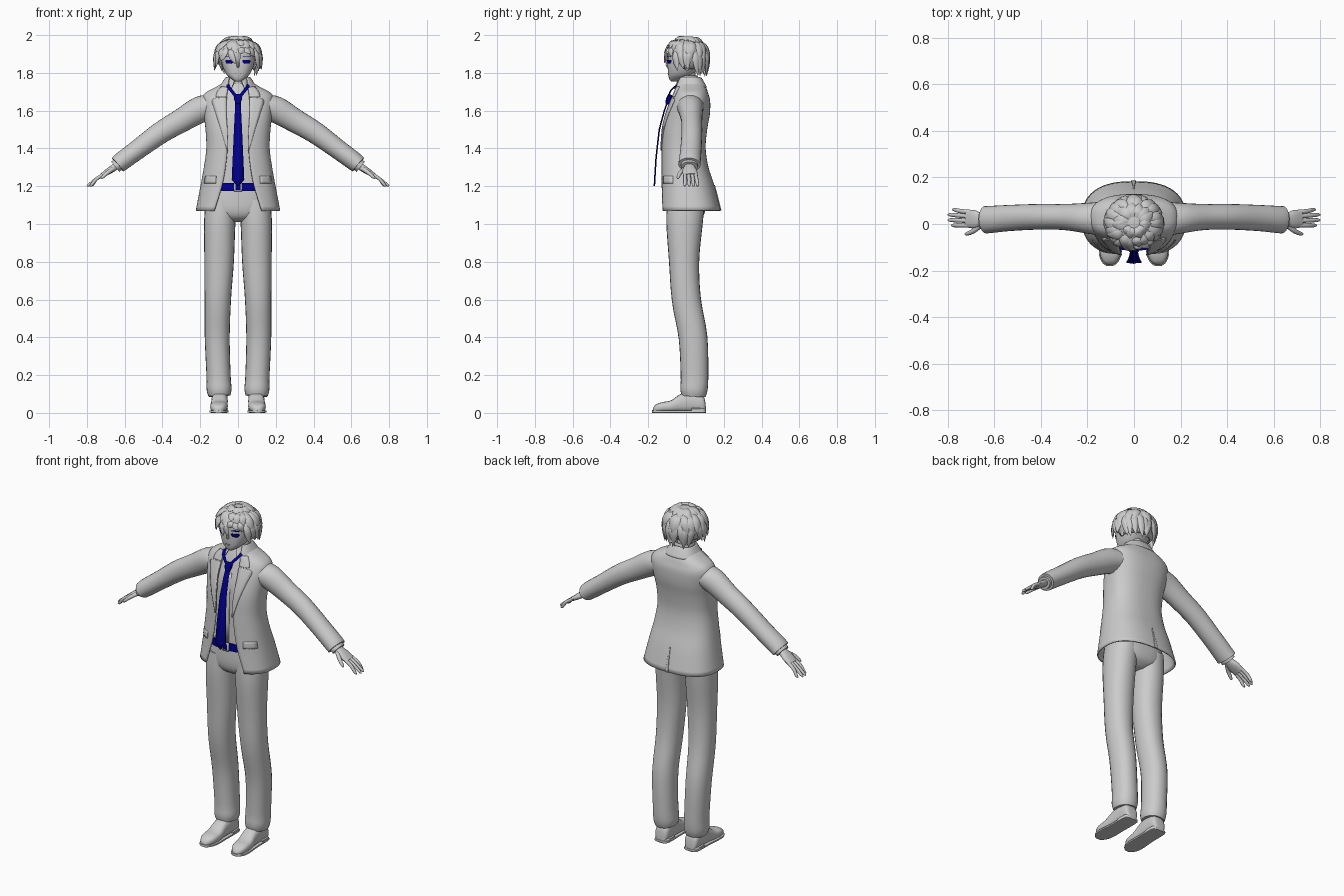
import bpy, bmesh, math, random
from mathutils import Vector

cube = bpy.data.objects.get("Cube")
if cube:
    bpy.data.objects.remove(cube, do_unlink=True)
random.seed(4)


def material(name, rgb):
    m = bpy.data.materials.new(name)
    m.use_nodes = True
    m.diffuse_color = (*rgb, 1)
    m.node_tree.nodes["Principled BSDF"].inputs["Base Color"].default_value = (*rgb, 1)
    return m


GREY = material("plain grey", (0.6, 0.6, 0.6))
NAVY = material("navy blue", (0.0, 0.0, 0.27))
X, Y = Vector((1, 0, 0)), Vector((0, 1, 0))


# ---- helpers -------------------------------------------------------------
def refine(keys, steps=4):
    """Catmull-Rom interpolation of number tuples."""
    out = []
    for i in range(len(keys) - 1):
        p0, p1 = keys[max(i - 1, 0)], keys[i]
        p2, p3 = keys[i + 1], keys[min(i + 2, len(keys) - 1)]
        for s in range(steps):
            t = s / steps
            out.append(tuple(b + t * (c - a) / 2 + t * t * (a - 2.5 * b + 2 * c - d / 2)
                             + t ** 3 * (1.5 * (b - c) + (d - a) / 2)
                             for a, b, c, d in zip(p0, p1, p2, p3)))
    return out + [tuple(keys[-1])]


def grid(bm, rows, closed=False, cap=False):
    vs = [[bm.verts.new(p) for p in row] for row in rows]
    n = len(vs[0])
    for a, b in zip(vs, vs[1:]):
        for i in range(n if closed else n - 1):
            j = (i + 1) % n
            bm.faces.new((a[i], a[j], b[j], b[i]))
    if cap:
        bm.faces.new(vs[0][::-1])
        bm.faces.new(vs[-1])


def finish(name, bm, mat=GREY, mirror=False, solid=0, angle=40):
    bmesh.ops.recalc_face_normals(bm, faces=bm.faces)
    me = bpy.data.meshes.new(name)
    bm.to_mesh(me)
    bm.free()
    ob = bpy.data.objects.new(name, me)
    bpy.context.collection.objects.link(ob)
    me.materials.append(mat)
    bpy.ops.object.select_all(action='DESELECT')
    ob.select_set(True)
    bpy.context.view_layer.objects.active = ob
    bpy.ops.object.shade_smooth_by_angle(angle=math.radians(angle))
    if mirror:
        ob.modifiers.new("mirror", 'MIRROR')
    if solid:
        mod = ob.modifiers.new("thickness", 'SOLIDIFY')
        mod.thickness, mod.offset = solid, 0
    return ob


def spow(v, p):
    return math.copysign(abs(v) ** p, v)


def tube(bm, keys, u, d=None, n=16, p=1.0, steps=4):
    """Loft along keys (x, y, z, half width along u, half depth)."""
    ks, rows = refine(keys, steps), []
    pts = [Vector(k[:3]) for k in ks]
    for i, k in enumerate(ks):
        t = d or (pts[min(i + 1, len(ks) - 1)] - pts[max(i - 1, 0)]).normalized()
        v = t.cross(u).normalized()
        w = v.cross(t)
        ang = [math.tau * j / n for j in range(n)]
        rows.append([pts[i] + w * k[3] * spow(math.cos(a), p) + v * k[4] * spow(math.sin(a), p)
                     for a in ang])
    grid(bm, rows, True, True)


def tubes(name, paths, u, mirror=False, mat=GREY, **kw):
    bm = bmesh.new()
    for keys in paths:
        tube(bm, keys, u, **kw)
    return finish(name, bm, mat, mirror)


P = 0.8


def shell(name, rings, mat=GREY, n=40, solid=0.0, steps=4):
    """Upright loft of rings (z, half width, front y, back y, half gap in front)."""
    closed = rings[0][4] == 0
    rows = []
    for z, rx, yf, yb, gap in refine(rings, steps):
        a0 = math.asin((max(gap, 0) / rx) ** (1 / P))
        ang = [a0 + (math.tau - 2 * a0) * i / n for i in range(n if closed else n + 1)]
        rows.append([(rx * spow(math.sin(a), P),
                      (yf + yb) / 2 - (yb - yf) / 2 * spow(math.cos(a), P), z) for a in ang])
    bm = bmesh.new()
    grid(bm, rows, closed, closed)
    return finish(name, bm, mat, solid=solid)


def surf_y(rings, x, z, side):
    ks = sorted(refine(rings))
    for a, b in zip(ks, ks[1:]):
        if z <= b[0]:
            break
    t = min(max((z - a[0]) / (b[0] - a[0]), 0), 1)
    _, rx, yf, yb, _ = [i + (j - i) * t for i, j in zip(a, b)]
    k = min(abs(x) / rx, 0.98)
    return (yf + yb) / 2 + side * (yb - yf) / 2 * (1 - k ** (2 / P)) ** (P / 2)


def patch(name, rows, rings, side=-1, off=0.007, mat=GREY, mirror=True, solid=0.006):
    """Thin plate lying on a shell; rows are (z, x from, x to)."""
    bm = bmesh.new()
    pts = []
    for z, x0, x1 in refine(rows, 3):
        xs = [x0 + (x1 - x0) * i / 4 for i in range(5)]
        pts.append([(x, surf_y(rings, x, z, side) + side * off, z) for x in xs])
    grid(bm, pts)
    return finish(name, bm, mat, mirror, solid)


# ---- trousers and shoes --------------------------------------------------
tubes("trouser_legs", [[(.088, 0, 1.12, .083, .1), (.097, -.008, 1.0, .083, .096),
      (.1, -.01, .8, .078, .08), (.107, .002, .6, .07, .077), (.11, .037, .4, .066, .076),
      (.103, .045, .2, .064, .073), (.1, .042, .125, .066, .072), (.098, .04, .09, .058, .064)]],
      X, True, n=24, p=.92)
shell("trouser_seat", [(1.23, .15, -.1, .1, 0), (1.1, .17, -.105, .105, 0),
                       (1.04, .13, -.09, .09, 0), (1.01, .04, -.05, .05, 0)])
shoe = [(.105, .03, .022), (.09, .09, .04), (.03, .115, .043), (-.03, .095, .043),
        (-.08, .062, .046), (-.13, .052, .044), (-.162, .038, .03), (-.176, .02, .012)]
toe_x = lambda y: .097 - .04 * min(y, 0)
tubes("shoes", [[(toe_x(y), y, h / 2 + .004, w, h / 2) for y, h, w in shoe]],
      X, True, d=-Y, n=20, p=.75)
tubes("shoe_soles", [[(toe_x(y), y * 1.02, .007, w + .004, .007) for y, h, w in shoe]],
      X, True, d=-Y, n=20, p=.4)
tubes("shoe_heels", [[(.097, .105, .013, .022, .013), (.097, .085, .013, .043, .013),
                      (.097, .03, .013, .045, .013)]], X, True, d=-Y, n=20, p=.4)

# ---- shirt, belt and tie -------------------------------------------------
shirt = [(1.19, .15, -.105, .1, 0), (1.4, .142, -.1, .075, 0), (1.55, .15, -.094, .09, 0),
         (1.65, .14, -.066, .09, 0), (1.7, .09, -.05, .085, 0), (1.745, .045, -.03, .06, 0)]
shell("shirt", shirt)
shell("shirt_collar", [(1.785, .05, -.03, .058, .018), (1.755, .056, -.045, .066, .02),
                       (1.715, .064, -.07, .068, .036)], solid=.005)
patch("shirt_placket", [(1.62, -.014, .014), (1.22, -.014, .014)], shirt, off=.002,
      mirror=False, solid=.003)
belt = [(1.175, .158, -.114, .108, 0), (1.217, .156, -.113, .107, 0)]
shell("belt", belt, NAVY)
patch("belt_buckle", [(1.172, -.022, .022), (1.22, -.022, .022)], belt, off=.004, mirror=False)
patch("buckle_centre", [(1.181, -.013, .013), (1.211, -.013, .013)], belt, off=.007,
      mat=NAVY, mirror=False, solid=.003)
bm = bmesh.new()
grid(bm, [[(-w, y, z), (0, y - .003, z), (w, y, z)] for z, w, y in
          ((1.65, .014, -.095), (1.6, .016, -.113), (1.5, .021, -.14), (1.35, .028, -.157),
           (1.235, .033, -.164), (1.2, .004, -.166))])
finish("tie_blade", bm, NAVY, solid=.005)
tubes("tie_knot", [[(0, -.082, 1.685, .022, .012), (0, -.092, 1.66, .02, .014),
                    (0, -.1, 1.635, .012, .01)]], X, mat=NAVY, n=12, p=.7)
tubes("tie_band", [[(.056, -.02, 1.748, .009, .004), (.05, -.062, 1.725, .009, .004),
                    (.03, -.084, 1.7, .009, .004), (.008, -.092, 1.67, .008, .004)]],
      X, True, NAVY, n=8)

# ---- jacket --------------------------------------------------------------
jacket = [(1.07, .22, -.137, .18, .125), (1.2, .195, -.132, .147, .085),
          (1.3, .177, -.13, .115, .066), (1.4, .164, -.128, .1, .056),
          (1.5, .168, -.122, .108, .058), (1.58, .178, -.104, .122, .063),
          (1.65, .187, -.078, .124, .061), (1.69, .172, -.06, .114, .057),
          (1.722, .115, -.05, .102, .052), (1.752, .065, -.042, .078, .045)]
shell("jacket_body", jacket, n=56, solid=.008)
shell("jacket_collar", [(1.742, .058, -.03, .068, .044), (1.772, .063, -.036, .073, .046),
                        (1.765, .07, -.045, .084, .048), (1.722, .097, -.062, .108, .056)],
      solid=.007)
patch("collar_fronts", [(1.725, .052, .09), (1.695, .057, .112), (1.672, .06, .116)], jacket)
patch("lapels", [(1.668, .06, .1), (1.655, .06, .137), (1.6, .062, .122),
                 (1.5, .056, .09), (1.39, .052, .058)], jacket)
patch("pocket_flaps", [(1.255, .115, .172), (1.215, .117, .178)], jacket, off=.005)
patch("back_vent", [(1.205, -.003, .001), (1.14, -.006, .004), (1.07, -.012, .008)],
      jacket, side=1, off=.005, mirror=False)
tubes("sleeves", [[(.13, .022, 1.625, .075, .06), (.2, .025, 1.606, .066, .07),
      (.3, .03, 1.548, .056, .063), (.41, .031, 1.483, .055, .058),
      (.53, .026, 1.395, .056, .052), (.61, .02, 1.336, .058, .05),
      (.637, .018, 1.314, .059, .047)]], Y, True, n=24)
tubes("shirt_cuffs", [[(.62, .018, 1.327, .045, .036), (.65, .018, 1.303, .044, .034)]],
      Y, True, n=20)

# ---- hands ---------------------------------------------------------------
tubes("palms", [[(.6, .018, 1.342, .026, .021), (.65, .018, 1.303, .028, .019),
      (.685, .02, 1.28, .039, .017), (.72, .024, 1.257, .038, .012)]], Y, True, p=.85)
fingers = [[(.708, y, 1.265, .01, .01), (.75, y * 1.1, 1.238, .0095, .0095),
            (tip - .012, y * 1.2, 1.208, .008, .008), (tip, y * 1.2, 1.2, .003, .003)]
           for y, tip in ((.051, .782), (.033, .8), (.014, .8), (-.005, .786))]
thumb = [(.655, -.002, 1.295, .012, .012), (.69, -.03, 1.272, .011, .011),
         (.718, -.042, 1.247, .008, .008), (.726, -.043, 1.24, .003, .003)]
tubes("fingers", fingers + [thumb], Y, True, n=10, steps=3)

# ---- head ----------------------------------------------------------------
face = [(1.755, .014, -.08, -.045, 0), (1.766, .032, -.088, -.02, 0),
        (1.79, .06, -.094, .03, 0), (1.83, .08, -.097, .07, 0), (1.87, .088, -.097, .09, 0),
        (1.92, .09, -.094, .094, 0), (1.96, .068, -.07, .08, 0), (1.975, .03, -.03, .04, 0)]
shell("head", face)
tubes("neck", [[(0, .022, 1.69, .046, .046), (0, .014, 1.75, .04, .042),
                (0, .005, 1.81, .042, .044)]], X, n=20)
tubes("nose", [[(0, -.092, 1.868, .006, .004), (0, -.099, 1.842, .009, .009),
                (0, -.093, 1.83, .006, .004)]], X, n=8)
tubes("ears", [[(.086, .012, 1.87, .006, .014), (.092, .01, 1.85, .008, .018),
                (.084, .004, 1.815, .005, .008)]], X, True, n=10)
patch("eyes", [(1.868, .028, .062), (1.863, .024, .066), (1.85, .032, .058)], face,
      off=.003, mat=NAVY, solid=.003)
patch("eyebrows", [(1.888, .03, .066), (1.883, .022, .062)], face, off=.003, mat=NAVY, solid=.003)
patch("mouth", [(1.797, -.014, .014), (1.794, -.012, .012)], face, off=.002, mirror=False,
      solid=.003)


# ---- hair ----------------------------------------------------------------
def scalp(a, e, r):
    """Point at turn a from the front and height e; hangs down below the equator."""
    flat, up = (math.cos(e), math.sin(e)) if e > 0 else (1 - .12 * e * e, e)
    return (.116 * r * flat * math.sin(a), .006 - .108 * r * flat * math.cos(a), 1.89 + .098 * up * min(r, 1.04))


bm = bmesh.new()
bmesh.ops.create_uvsphere(bm, u_segments=28, v_segments=16, radius=1)
for v in bm.verts:
    v.co = (v.co.x * .114, v.co.y * .108 + .006, v.co.z * .096 + 1.89)
gone = [f for f in bm.faces if f.calc_center_median().z < (1.9 if f.calc_center_median().y < -.02 else 1.82)]
bmesh.ops.delete(bm, geom=gone, context='FACES')
finish("hair_cap", bm, solid=.006)


def lock(bm, a, e0, e1, width):
    bend = random.uniform(-.22, .22)
    out = random.uniform(1.06, 1.17)
    keys = []
    for t, r, w in ((0, .98, .5), (.35, 1.03, 1), (.7, (1 + out) / 2, .75), (1, out, .06)):
        keys.append((*scalp(a + bend * t * t, e0 + (e1 - e0) * t, r), width * w, .011 * w))
    tube(bm, keys, Vector((math.cos(a), math.sin(a), 0)), n=6, steps=3)


def tip_height(a):
    if abs(a) < .95:
        return .08 if .15 < a < .8 else -.3
    return -.7 if abs(a) < 1.9 else -1.02


bm = bmesh.new()
for e0, reach, count, width in ((1.35, .25, 12, .026), (.95, .6, 18, .025), (.45, 1, 24, .021)):
    for i in range(count):
        a = math.tau * (i + random.uniform(.2, .8)) / count - math.pi
        tip = e0 + (tip_height(a) - e0) * reach + random.uniform(-.1, .12)
        lock(bm, a, e0, tip, width)
finish("hair_locks", bm, angle=50)
